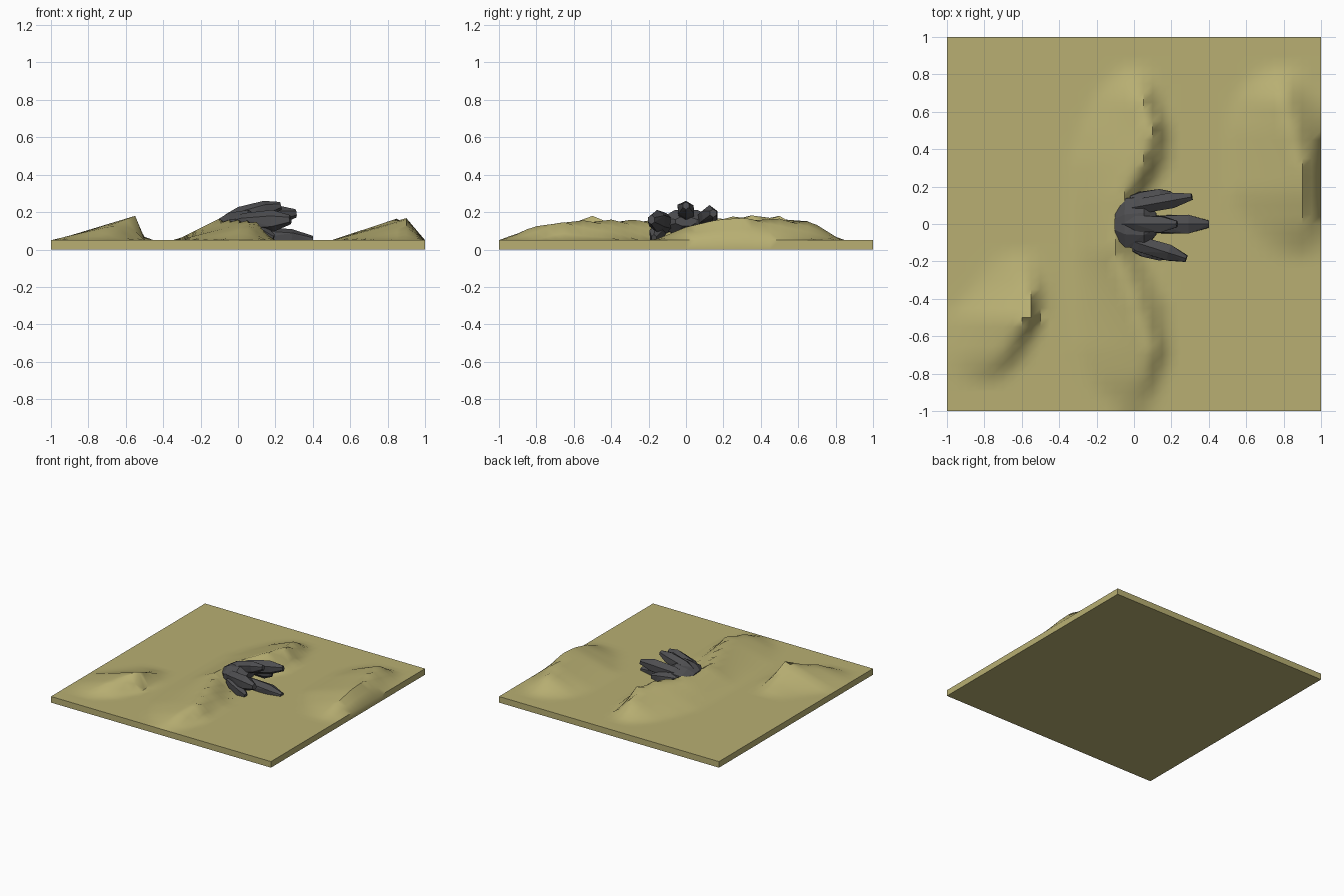
import bpy, bmesh, math, random
from mathutils import Vector

if "Cube" in bpy.data.objects:
    bpy.data.objects.remove(bpy.data.objects["Cube"])

random.seed(4)


def material(name, color):
    m = bpy.data.materials.new(name)
    m.diffuse_color = color
    m.use_nodes = True
    m.node_tree.nodes["Principled BSDF"].inputs["Base Color"].default_value = m.diffuse_color
    return m


sand = material("sand", (0.48, 0.43, 0.17, 1))
stone = material("dark_stone", (0.075, 0.075, 0.08, 1))


def lerp(a, b, t):
    return a + (b - a) * t


# Dunes: stations of (y, windward toe x, crest x, lee toe x, crest height)
DUNES = [
    [(-0.85, -0.95, -0.80, -0.70, 0.0), (-0.70, -1.0, -0.70, -0.58, 0.07),
     (-0.50, -0.98, -0.55, -0.50, 0.13), (-0.33, -0.85, -0.55, -0.48, 0.06),
     (-0.15, -0.75, -0.60, -0.50, 0.0)],
    [(-1.0, -0.10, 0.0, 0.10, 0.0), (-0.83, -0.25, 0.05, 0.15, 0.07),
     (-0.67, -0.32, 0.10, 0.18, 0.105), (-0.40, -0.33, 0.0, 0.17, 0.11),
     (-0.15, -0.33, -0.10, 0.05, 0.115), (0.15, -0.33, -0.05, 0.05, 0.12),
     (0.33, -0.33, 0.05, 0.17, 0.135), (0.50, -0.28, 0.10, 0.18, 0.13),
     (0.67, -0.20, 0.05, 0.15, 0.10), (0.83, -0.10, 0.0, 0.10, 0.0)],
    [(-0.17, 0.70, 0.90, 1.0, 0.0), (0.0, 0.60, 0.90, 1.0, 0.07),
     (0.17, 0.50, 0.90, 1.0, 0.11), (0.33, 0.50, 0.90, 1.0, 0.12),
     (0.50, 0.50, 0.85, 1.0, 0.115), (0.67, 0.55, 0.80, 0.97, 0.10),
     (0.83, 0.65, 0.80, 0.92, 0.0)],
]


def dune_height(x, y):
    h = 0.0
    for dune in DUNES:
        for p, q in zip(dune, dune[1:]):
            if p[0] <= y <= q[0]:
                t = (y - p[0]) / (q[0] - p[0])
                x0, xc, x1, top = (lerp(p[i], q[i], t) for i in range(1, 5))
                s = (x - x0) / (xc - x0) if x < xc else (x1 - x) / (x1 - xc)
                h = max(h, top * max(0.0, s))
    return h


# Sand tile: a gridded top lifted into dunes, extruded down to a flat base
bm = bmesh.new()
bmesh.ops.create_grid(bm, x_segments=40, y_segments=40, size=1)
top_verts = list(bm.verts)
rim = [e for e in bm.edges if e.is_boundary]
ext = bmesh.ops.extrude_edge_only(bm, edges=rim)["geom"]
base_edges = [e for e in ext if isinstance(e, bmesh.types.BMEdge) and e.is_boundary]
bmesh.ops.contextual_create(bm, geom=base_edges)
for v in top_verts:
    v.co.z = 0.05 + dune_height(v.co.x, v.co.y)
bmesh.ops.recalc_face_normals(bm, faces=bm.faces)
me = bpy.data.meshes.new("sand_tile")
bm.to_mesh(me)
bm.free()
me.materials.append(sand)
tile = bpy.data.objects.new("sand_tile", me)
bpy.context.collection.objects.link(tile)
bpy.context.view_layer.objects.active = tile
tile.select_set(True)
bpy.ops.object.shade_smooth_by_angle(angle=math.radians(50))


# Faceted stone shard: rings along a path, capped by a blunt tip
def shard(name, start, end, width, height, sides=6):
    a, b = Vector(start), Vector(end)
    along = (b - a).normalized()
    side = Vector((0, 0, 1)).cross(along).normalized()
    up = along.cross(side)
    bm = bmesh.new()
    for t, s in ((0, 0.55), (0.25, 0.95), (0.72, 1.0), (1, 0.4)):
        for i in range(sides):
            ang = math.tau * (i + 0.5) / sides
            k = s * random.uniform(0.9, 1.08)
            bm.verts.new(a.lerp(b, t) + side * math.cos(ang) * width * k
                         + up * math.sin(ang) * height * k)
    bmesh.ops.convex_hull(bm, input=bm.verts)
    for v in bm.verts:
        v.co.z = max(v.co.z, 0.03)
    me = bpy.data.meshes.new(name)
    bm.to_mesh(me)
    bm.free()
    me.materials.append(stone)
    bpy.context.collection.objects.link(bpy.data.objects.new(name, me))


# Rock cluster: a heavy back and shards fanning out towards +x
shard("rock_back", (-0.10, 0, 0.13), (0.12, 0, 0.15), 0.15, 0.07, 8)
shard("rock_top_shard", (-0.06, 0, 0.16), (0.23, 0, 0.235), 0.05, 0.05)
shard("rock_left_shard", (-0.05, -0.08, 0.13), (0.28, -0.185, 0.16), 0.05, 0.06)
shard("rock_right_shard", (-0.05, 0.08, 0.14), (0.31, 0.145, 0.195), 0.05, 0.055)
shard("rock_low_shard", (0.0, 0, 0.09), (0.40, 0, 0.055), 0.055, 0.045)
shard("rock_left_foot", (0.0, -0.13, 0.12), (0.19, -0.17, 0.06), 0.04, 0.05)
shard("rock_right_foot", (-0.02, 0.13, 0.13), (0.20, 0.16, 0.11), 0.04, 0.05)
